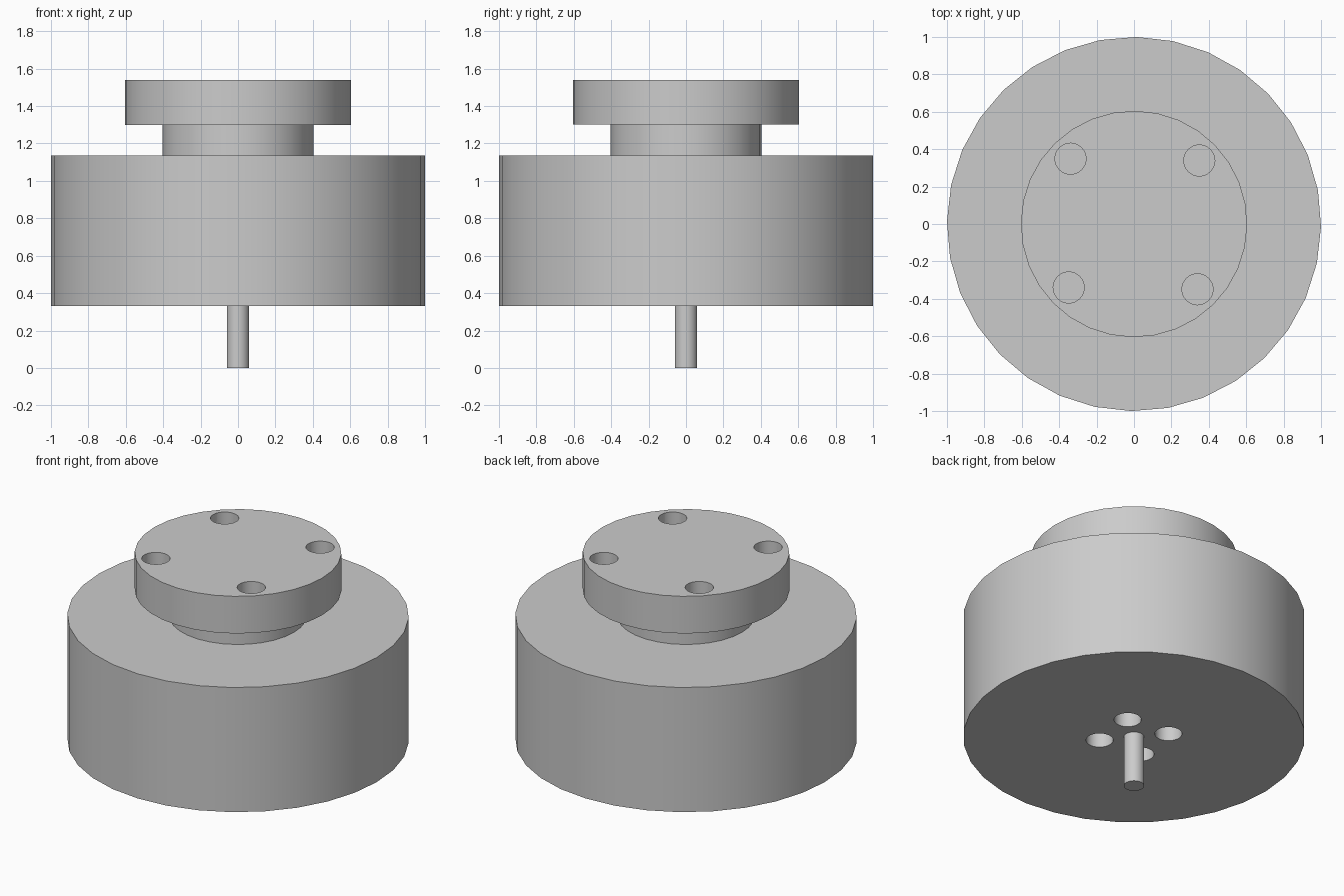
import bpy
import math

cube = bpy.data.objects.get("Cube")
if cube:
    bpy.data.objects.remove(cube, do_unlink=True)

SIDES = 32
TWIST = math.radians(-0.8)      # slight turn of the whole unit about its axis

grey = bpy.data.materials.new("plain_grey")
grey.use_nodes = True
GREY = (0.6, 0.6, 0.6, 1.0)
grey.diffuse_color = GREY
grey.node_tree.nodes["Principled BSDF"].inputs["Base Color"].default_value = GREY


def cylinder(name, radius, z0, z1, x=0.0, y=0.0):
    """Upright cylinder between two heights."""
    bpy.ops.mesh.primitive_cylinder_add(
        vertices=SIDES, radius=radius, depth=z1 - z0,
        location=(x, y, (z0 + z1) / 2), rotation=(0, 0, TWIST))
    obj = bpy.context.object
    obj.name = name
    obj.data.materials.append(grey)
    return obj


def drill_ring(target, ring_radius, hole_radius, z0, z1, start):
    """Cut four evenly spaced round holes on a bolt circle."""
    for i in range(4):
        a = start + i * math.pi / 2
        cutter = cylinder("hole_cutter", hole_radius, z0, z1,
                          ring_radius * math.cos(a), ring_radius * math.sin(a))
        cutter.hide_render = True
        bpy.context.view_layer.objects.active = target
        mod = target.modifiers.new("hole", 'BOOLEAN')
        mod.operation = 'DIFFERENCE'
        mod.solver = 'EXACT'
        mod.object = cutter
        bpy.ops.object.modifier_apply(modifier=mod.name)
        bpy.data.objects.remove(cutter, do_unlink=True)


# Main drum, with four blind mounting holes around the shaft
body = cylinder("body", 1.0, 0.33, 1.135)
drill_ring(body, 0.205, 0.08, 0.2, 0.6, math.radians(39.5))

# Neck joining the drum to the flange
neck = cylinder("neck", 0.403, 1.12, 1.31)

# Output flange, with four through bolt holes
flange = cylinder("flange", 0.605, 1.3, 1.54)
drill_ring(flange, 0.487, 0.083, 1.2, 1.64, math.radians(45) + TWIST)

# Thin shaft below the drum
shaft = cylinder("shaft", 0.06, 0.0, 0.35)

# Smooth round walls, sharp rims
for obj in (body, neck, flange, shaft):
    bpy.ops.object.select_all(action='DESELECT')
    obj.select_set(True)
    bpy.context.view_layer.objects.active = obj
    bpy.ops.object.shade_smooth_by_angle(angle=math.radians(30))
